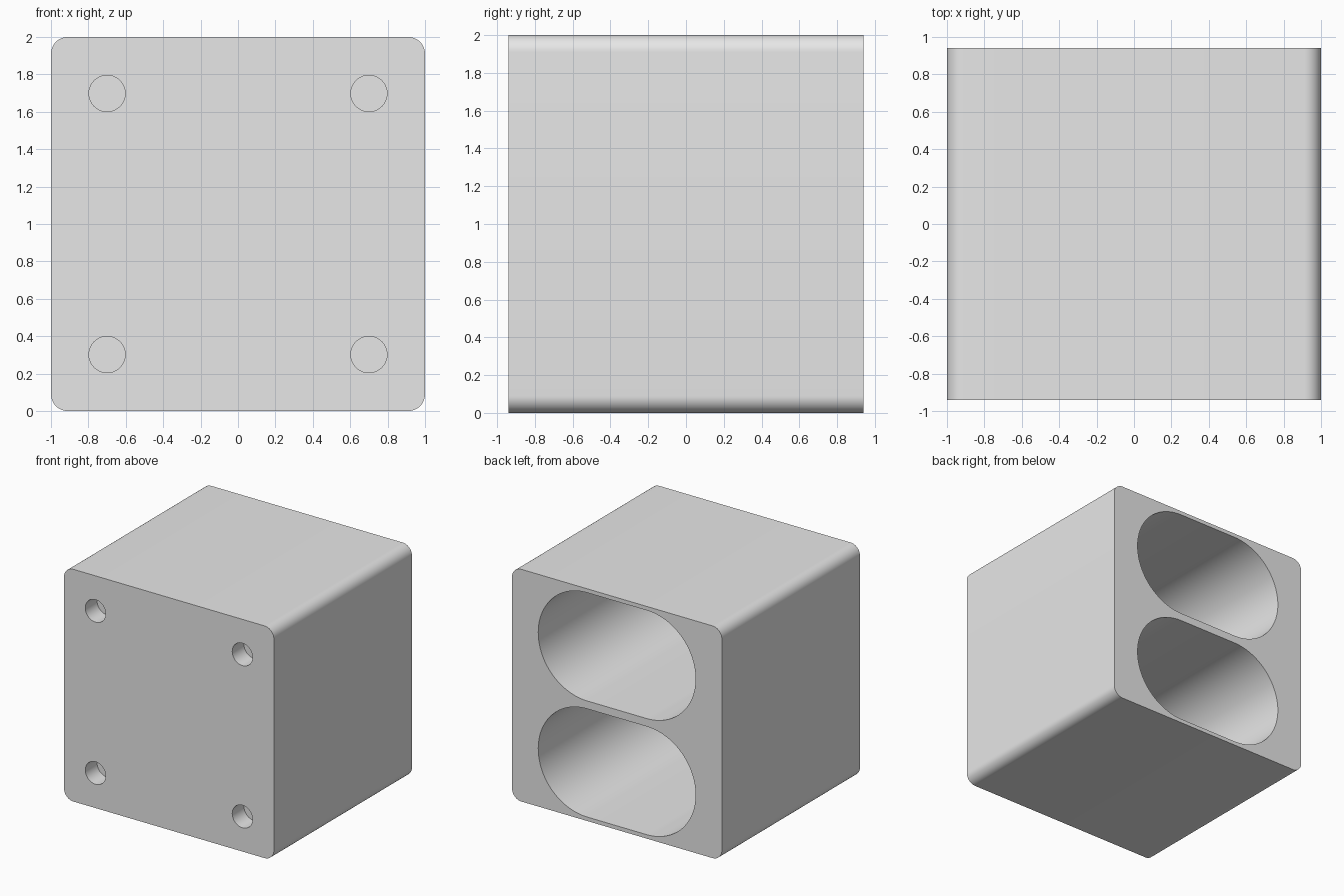
import bpy
import bmesh
from math import cos, sin, pi, radians

cube = bpy.data.objects.get("Cube")
if cube:
    bpy.data.objects.remove(cube, do_unlink=True)

HALF_DEPTH = 0.94
CORNER = 0.09
SLOT_RADIUS = 0.466
SLOT_FLOOR = -0.71
HOLE_RADIUS = 0.097
HOLE_FLOOR = -0.78

grey = bpy.data.materials.new("light grey")
grey.use_nodes = True
grey.diffuse_color = (0.8, 0.8, 0.8, 1)
grey.node_tree.nodes["Principled BSDF"].inputs["Base Color"].default_value = (0.8, 0.8, 0.8, 1)


def rounded_prism(name, x, z, half_w, half_h, radius, y0, y1, steps):
    """Rounded rectangle in the XZ plane, extruded from y0 to y1."""
    bm = bmesh.new()
    ring = []
    for quarter, (sx, sz) in enumerate([(1, 1), (-1, 1), (-1, -1), (1, -1)]):
        for i in range(steps + 1):
            a = (quarter + i / steps) * pi / 2
            ring.append(bm.verts.new((x + sx * (half_w - radius) + radius * cos(a), y0,
                                      z + sz * (half_h - radius) + radius * sin(a))))
    face = bm.faces.new(ring)
    extruded = bmesh.ops.extrude_face_region(bm, geom=[face])["geom"]
    moved = [v for v in extruded if isinstance(v, bmesh.types.BMVert)]
    bmesh.ops.translate(bm, vec=(0, y1 - y0, 0), verts=moved)
    bmesh.ops.remove_doubles(bm, verts=bm.verts, dist=0.0001)
    bmesh.ops.recalc_face_normals(bm, faces=bm.faces)
    mesh = bpy.data.meshes.new(name)
    bm.to_mesh(mesh)
    bm.free()
    mesh.materials.append(grey)
    obj = bpy.data.objects.new(name, mesh)
    bpy.context.scene.collection.objects.link(obj)
    return obj


# Block with rounded long edges
block = rounded_prism("block", 0, 1, 1, 1, CORNER, -HALF_DEPTH, HALF_DEPTH, 12)

# Two deep slots in the back, four shallow round holes in the front
cutters = []
for z in (0.5, 1.5):
    cutters.append(rounded_prism("slot_cutter", 0, z, 0.75, SLOT_RADIUS, SLOT_RADIUS,
                                 SLOT_FLOOR, 1.2, 24))
for x in (-0.7, 0.7):
    for z in (0.302, 1.698):
        cutters.append(rounded_prism("hole_cutter", x, z, HOLE_RADIUS, HOLE_RADIUS,
                                     HOLE_RADIUS, -1.2, HOLE_FLOOR, 10))

bpy.ops.object.select_all(action="DESELECT")
bpy.context.view_layer.objects.active = block
block.select_set(True)
for cutter in cutters:
    cutter.hide_render = True
    cut = block.modifiers.new("cut", "BOOLEAN")
    cut.operation = "DIFFERENCE"
    cut.solver = "EXACT"
    cut.object = cutter
    bpy.ops.object.modifier_apply(modifier=cut.name)
    bpy.data.objects.remove(cutter, do_unlink=True)

bpy.ops.object.shade_smooth_by_angle(angle=radians(30))
